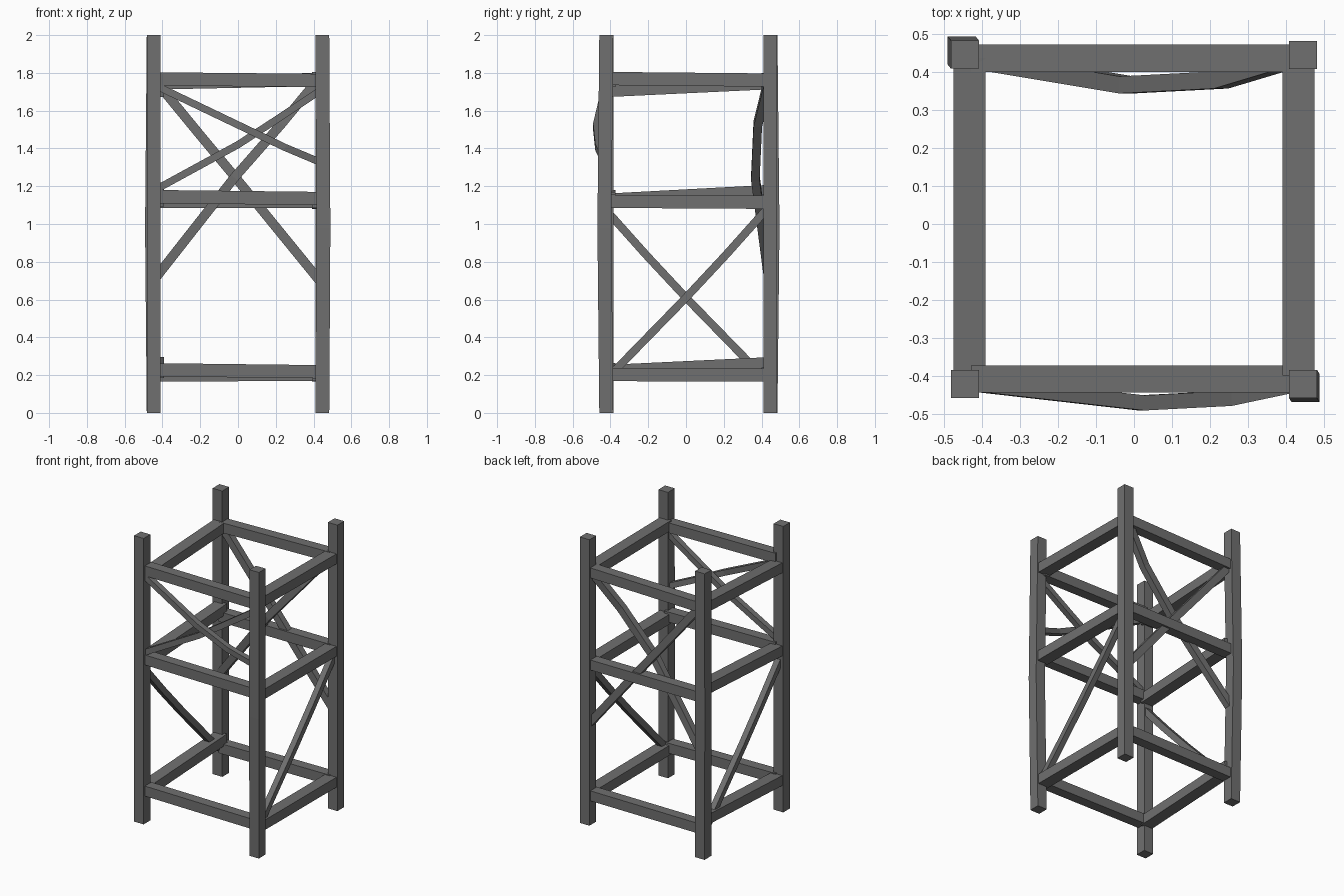
import bpy
from mathutils import Vector

cube = bpy.data.objects.get("Cube")
if cube:
    bpy.data.objects.remove(cube)

# One grey for the whole frame
grey = bpy.data.materials.new("weathered_grey")
grey.use_nodes = True
colour = (0.16, 0.16, 0.16, 1)
grey.diffuse_color = colour
grey.node_tree.nodes["Principled BSDF"].inputs["Base Color"].default_value = colour


def timber(name, points, depth, width, normal):
    """Sweep a rectangle along points; depth runs along the fixed normal."""
    pts = [Vector(p) for p in points]
    n = Vector(normal)
    verts, faces = [], []
    for i, p in enumerate(pts):
        t = (pts[min(i + 1, len(pts) - 1)] - pts[max(i - 1, 0)]).normalized()
        v = n.cross(t).normalized()
        for a, b in ((-1, -1), (1, -1), (1, 1), (-1, 1)):
            verts.append(p + n * a * depth / 2 + v * b * width / 2)
    for i in range(len(pts) - 1):
        for k in range(4):
            a, b = i * 4 + k, i * 4 + (k + 1) % 4
            faces.append((a, b, b + 4, a + 4))
    e = len(verts) - 4
    faces += [(3, 2, 1, 0), (e, e + 1, e + 2, e + 3)]
    mesh = bpy.data.meshes.new(name)
    mesh.from_pydata(verts, [], faces)
    mesh.materials.append(grey)
    obj = bpy.data.objects.new(name, mesh)
    bpy.context.collection.objects.link(obj)


X, Y = (1, 0, 0), (0, 1, 0)

# Corner posts, two of them slightly bowed outwards
posts = {
    "front_right_post": (-0.446, -0.422, 0, 0),
    "front_left_post": (0.446, -0.422, 0.006, -0.01),
    "back_right_post": (-0.446, 0.447, -0.009, 0.011),
    "back_left_post": (0.446, 0.446, 0, 0),
}
for name, (x, y, dx, dy) in posts.items():
    path = [(x, y, 0), (x + dx, y + dy, 0.98), (x, y, 2)]
    timber(name, path, 0.074, 0.074, X)

# Three tiers of rails: middle height at each end of every rail
tiers = {
    "lower": ((0.228, 0.218), (0.2, 0.205), (0.203, 0.2), (0.22, 0.26)),
    "middle": ((1.145, 1.135), (1.12, 1.12), (1.12, 1.115), (1.127, 1.172)),
    "upper": ((1.768, 1.76), (1.747, 1.765), (1.77, 1.762), (1.708, 1.748)),
}
for tier, (front, back, left, right) in tiers.items():
    for side, y, (z0, z1) in (("front", -0.409, front), ("back", 0.437, back)):
        timber(f"{tier}_{side}_rail", [(-0.43, y, z0), (0.43, y, z1)], 0.072, 0.07, Y)
    for side, x, (z0, z1) in (("left", 0.434, left), ("right", -0.434, right)):
        timber(f"{tier}_{side}_rail", [(x, -0.4, z0), (x, 0.44, z1)], 0.084, 0.07, X)

# Front cross braces, the falling one bowed outwards
timber("front_falling_brace",
       [(-0.44, -0.42, 1.735), (0.02, -0.472, 1.515), (0.25, -0.46, 1.405), (0.44, -0.42, 1.325)],
       0.04, 0.038, Y)
timber("front_rising_brace",
       [(-0.44, -0.42, 1.18), (0, -0.42, 1.42), (0.2, -0.42, 1.55), (0.44, -0.42, 1.71)],
       0.04, 0.038, Y)

# Back cross braces, the rising one bowed inwards
timber("back_rising_brace",
       [(-0.44, 0.437, 0.71), (-0.02, 0.367, 1.245), (0.23, 0.38, 1.53), (0.42, 0.437, 1.76)],
       0.045, 0.05, Y)
timber("back_falling_brace",
       [(-0.43, 0.437, 1.75), (-0.2, 0.437, 1.47), (0, 0.437, 1.23), (0.44, 0.437, 0.69)],
       0.045, 0.05, Y)

# Single diagonals on the two sides, leaning opposite ways
for name, x, s in (("left_diagonal", 0.44, 1), ("right_diagonal", -0.44, -1)):
    path = [(-0.4, 0.2), (0, 0.61), (0.21, 0.835), (0.42, 1.07)]
    timber(name, [(x, s * y, z) for y, z in path], 0.04, 0.042, X)
